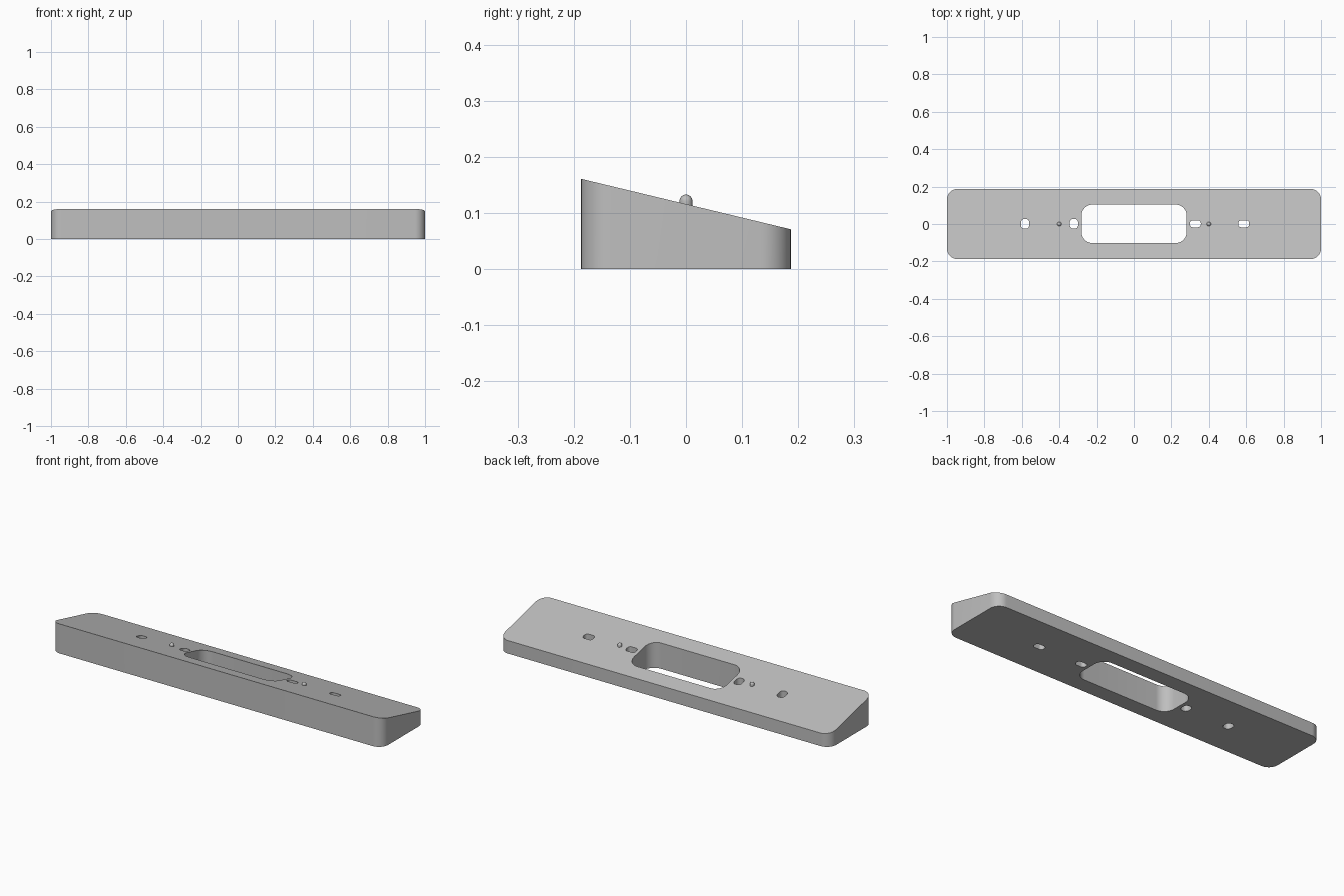
import bpy, bmesh, math

cube = bpy.data.objects.get("Cube")
if cube:
    bpy.data.objects.remove(cube, do_unlink=True)

grey = bpy.data.materials.new("plain grey")
grey.use_nodes = True
colour = (0.52, 0.52, 0.52, 1)
grey.diffuse_color = colour
grey.node_tree.nodes["Principled BSDF"].inputs["Base Color"].default_value = colour

LENGTH, DEPTH = 2.0, 0.374
FRONT_Z, BACK_Z = 0.161, 0.071
SLOPE = (BACK_Z - FRONT_Z) / DEPTH
MID_Z = (FRONT_Z + BACK_Z) / 2


def add_object(name, bm):
    bmesh.ops.recalc_face_normals(bm, faces=bm.faces)
    mesh = bpy.data.meshes.new(name)
    bm.to_mesh(mesh)
    bm.free()
    mesh.materials.append(grey)
    obj = bpy.data.objects.new(name, mesh)
    bpy.context.collection.objects.link(obj)
    return obj


def rounded_prism(name, x, y, width, depth, radius, bottom, top, steps=10):
    """Upright prism on a rounded rectangle; top is a function of y."""
    bm = bmesh.new()
    ring = []
    for q, (sx, sy) in enumerate([(1, 1), (-1, 1), (-1, -1), (1, -1)]):
        for i in range(steps + 1):
            a = math.pi / 2 * (q + i / steps)
            ring.append((x + sx * (width / 2 - radius) + radius * math.cos(a),
                         y + sy * (depth / 2 - radius) + radius * math.sin(a)))
    low = [bm.verts.new((px, py, bottom)) for px, py in ring]
    high = [bm.verts.new((px, py, top(py))) for px, py in ring]
    bm.faces.new(low)
    bm.faces.new(high)
    for i in range(len(ring)):
        j = (i + 1) % len(ring)
        bm.faces.new((low[i], low[j], high[j], high[i]))
    bmesh.ops.remove_doubles(bm, verts=bm.verts, dist=1e-5)
    return add_object(name, bm)


def cut(target, cutter):
    mod = target.modifiers.new("cut", 'BOOLEAN')
    mod.operation, mod.solver, mod.object = 'DIFFERENCE', 'EXACT', cutter
    bpy.context.view_layer.objects.active = target
    bpy.ops.object.modifier_apply(modifier=mod.name)
    bpy.data.objects.remove(cutter, do_unlink=True)


def smooth(obj):
    bpy.ops.object.select_all(action='DESELECT')
    obj.select_set(True)
    bpy.context.view_layer.objects.active = obj
    bpy.ops.object.shade_smooth_by_angle(angle=math.radians(30))


# Wedge body with rounded upright corners
body = rounded_prism("wedge_body", 0, 0, LENGTH, DEPTH, 0.055, 0,
                     lambda y: MID_Z + SLOPE * y)

# Central opening
through = lambda y: 0.3
cut(body, rounded_prism("opening_cutter", 0, 0.001, 0.564, 0.206, 0.06, -0.1, through))

# Screw slots: upright pair on one side, lengthwise pair on the other
for x, w, d in [(-0.583, 0.044, 0.052), (-0.322, 0.044, 0.052),
                (0.587, 0.058, 0.037), (0.328, 0.058, 0.037)]:
    cut(body, rounded_prism("slot_cutter", x, 0.001, w, d, min(w, d) * 0.42, -0.1, through))

# Half-round cable groove underneath, from the middle out to the end
bm = bmesh.new()
bmesh.ops.create_cone(bm, cap_ends=True, segments=40, radius1=0.045,
                      radius2=0.045, depth=1.2)
for v in bm.verts:
    v.co = (v.co.z - 0.6, v.co.x + 0.085, v.co.y)
cut(body, add_object("groove_cutter", bm))
smooth(body)

# Small domed locating pegs
for side, x in (("right", -0.4), ("left", 0.4)):
    bm = bmesh.new()
    bmesh.ops.create_uvsphere(bm, u_segments=24, v_segments=16, radius=0.0115)
    for v in bm.verts:
        if v.co.z < -1e-4:
            v.co.z -= 0.012
        v.co.x += x
        v.co.z += 0.1215
    smooth(add_object(side + "_peg", bm))
